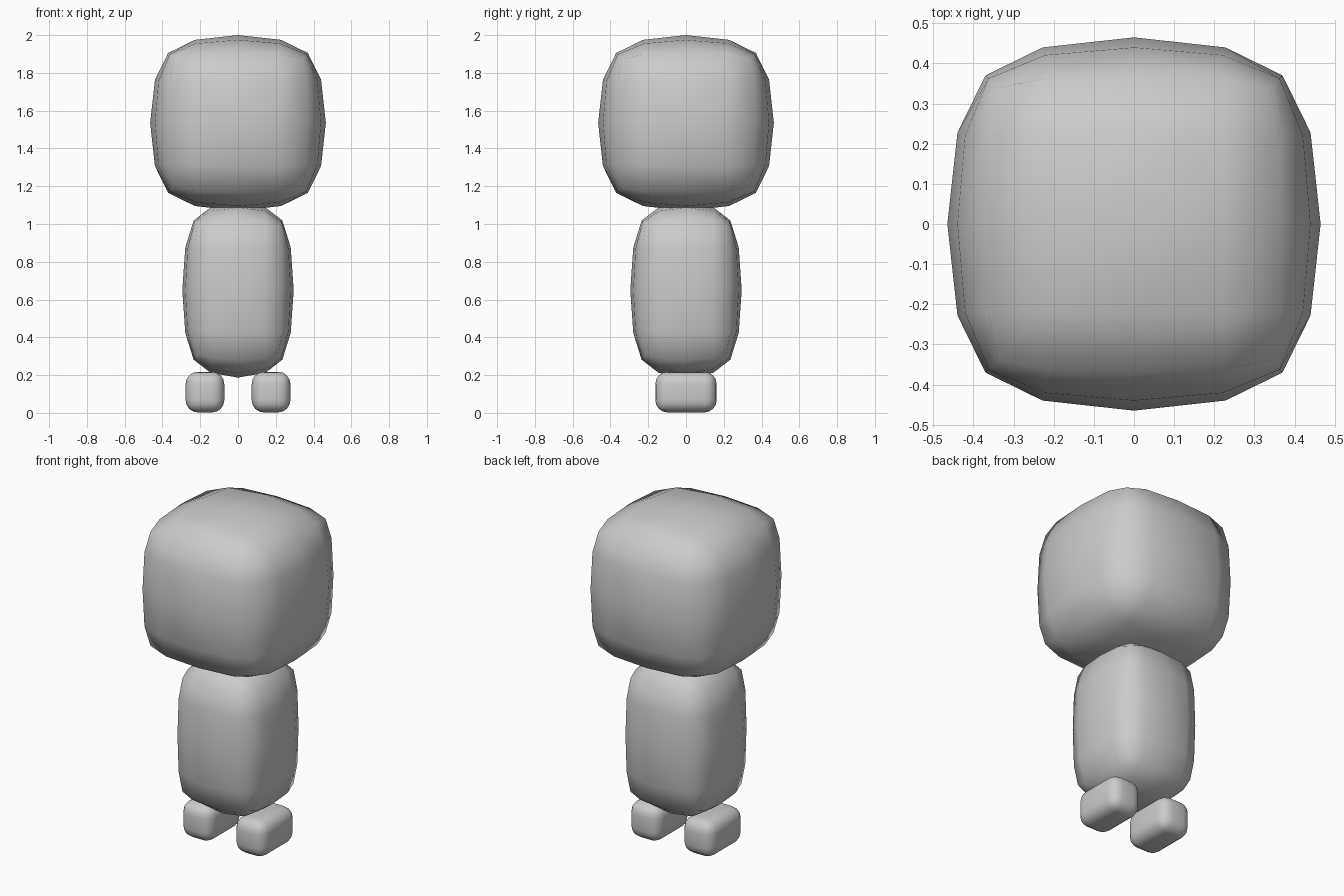
import bpy, bmesh

if "Cube" in bpy.data.objects:
    bpy.data.objects.remove(bpy.data.objects["Cube"])

# Rounded-cube proportions, keyed by sorted grid steps (largest first)
ROUND = {
    (2, 0, 0): (1.0, 0.0, 0.0),
    (2, 1, 0): (0.946, 0.49, 0.0),
    (2, 1, 1): (0.905, 0.475, 0.475),
    (2, 2, 0): (0.796, 0.796, 0.0),
    (2, 2, 1): (0.78, 0.78, 0.475),
    (2, 2, 2): (0.73, 0.73, 0.73),
}


def soft_block(name, centre, half):
    """Cube with a 4 x 4 grid per side, relaxed into a rounded block."""
    bm = bmesh.new()
    bmesh.ops.create_cube(bm, size=4)
    bmesh.ops.subdivide_edges(bm, edges=bm.edges[:], cuts=3, use_grid_fill=True)
    for v in bm.verts:
        steps = [round(c) for c in v.co]
        order = sorted(range(3), key=lambda i: -abs(steps[i]))
        values = ROUND[tuple(abs(steps[i]) for i in order)]
        for axis, value in zip(order, values):
            sign = -1 if steps[axis] < 0 else 1
            v.co[axis] = sign * value * half[axis]
    for f in bm.faces:
        f.smooth = True
    bmesh.ops.recalc_face_normals(bm, faces=bm.faces[:])
    mesh = bpy.data.meshes.new(name)
    bm.to_mesh(mesh)
    bm.free()
    obj = bpy.data.objects.new(name, mesh)
    obj.location = centre
    bpy.context.collection.objects.link(obj)
    return obj


# Head and torso
soft_block("head", (0, 0, 1.535), (0.465, 0.465, 0.465))
soft_block("torso", (0, 0, 0.65), (0.295, 0.295, 0.463))


# Feet: boxes with a generous round bevel
for side, label in ((-1, "left"), (1, "right")):
    bpy.ops.mesh.primitive_cube_add(size=1, location=(side * 0.175, 0, 0.11))
    foot = bpy.context.object
    foot.name = label + "_foot"
    foot.scale = (0.205, 0.325, 0.215)
    bpy.ops.object.transform_apply(location=False, rotation=False, scale=True)
    bevel = foot.modifiers.new("rounding", 'BEVEL')
    bevel.width = 0.065
    bevel.segments = 4
    bpy.ops.object.shade_smooth()
